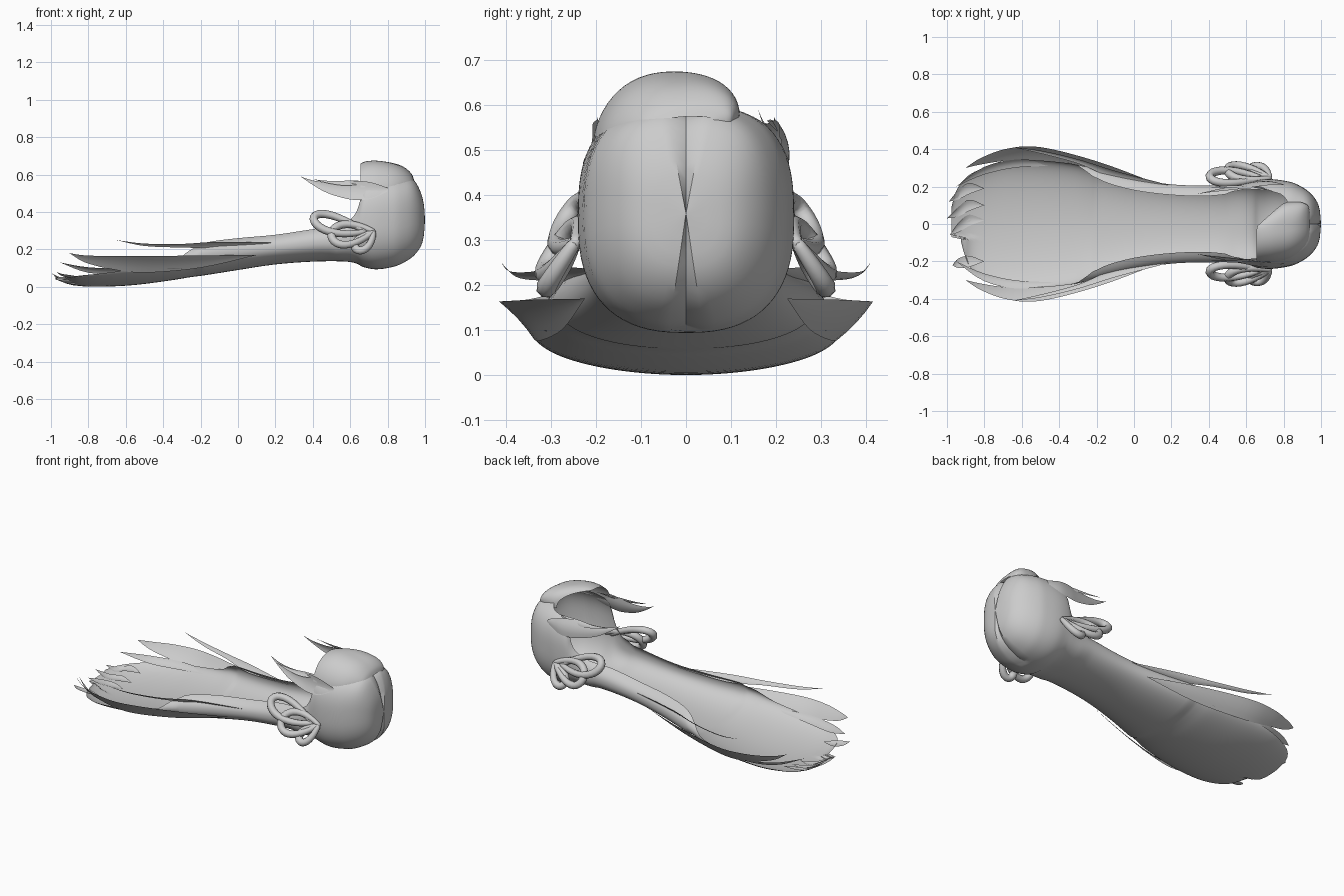
import bpy, bmesh, math
from mathutils import Vector

if "Cube" in bpy.data.objects:
    bpy.data.objects.remove(bpy.data.objects["Cube"])

grey = bpy.data.materials.new("hair_grey")
grey.diffuse_color = (0.6, 0.6, 0.6, 1)
grey.use_nodes = True
grey.node_tree.nodes["Principled BSDF"].inputs["Base Color"].default_value = grey.diffuse_color


def spline(rows, steps):
    """Catmull-Rom through tuples of any length."""
    pts = [Vector(r) for r in rows]
    pts = [pts[0]] + pts + [pts[-1]]
    out = []
    for a, b, c, d in zip(pts, pts[1:], pts[2:], pts[3:]):
        for k in range(steps):
            t = k / steps
            out.append(0.5 * (2 * b + (c - a) * t + (2 * a - 5 * b + 4 * c - d) * t * t
                              + (3 * b - a - 3 * c + d) * t ** 3))
    return out + [pts[-1]]


def grid_object(name, rows):
    """Skin a list of equally long point rows."""
    bm = bmesh.new()
    vs = [[bm.verts.new(p) for p in row] for row in rows]
    for r, s in zip(vs, vs[1:]):
        for j in range(len(r) - 1):
            bm.faces.new((r[j], r[j + 1], s[j + 1], s[j])).smooth = True
    bmesh.ops.recalc_face_normals(bm, faces=bm.faces)
    me = bpy.data.meshes.new(name)
    bm.to_mesh(me)
    bm.free()
    me.materials.append(grey)
    ob = bpy.data.objects.new(name, me)
    bpy.context.collection.objects.link(ob)
    return ob


def spow(v, e):
    return math.copysign(abs(v) ** e, v)


# Cap and long hair: one open trough (x, half width, bottom z, top z, half opening angle)
sections = [
    (1.0, 0.001, 0.359, 0.361, 180), (0.987, 0.1, 0.24, 0.475, 180),
    (0.94, 0.168, 0.165, 0.572, 180), (0.865, 0.215, 0.118, 0.596, 178),
    (0.80, 0.232, 0.100, 0.602, 148), (0.73, 0.24, 0.094, 0.598, 140),
    (0.67, 0.236, 0.106, 0.58, 128), (0.63, 0.225, 0.126, 0.46, 120),
    (0.56, 0.212, 0.136, 0.368, 128), (0.40, 0.205, 0.135, 0.335, 135),
    (0.20, 0.212, 0.12, 0.303, 135), (0.0, 0.243, 0.09, 0.288, 134),
    (-0.17, 0.285, 0.063, 0.275, 128), (-0.26, 0.307, 0.051, 0.26, 112),
    (-0.35, 0.325, 0.036, 0.235, 90), (-0.55, 0.345, 0.010, 0.21, 82),
    (-0.72, 0.335, 0.001, 0.18, 78), (-0.83, 0.30, 0.003, 0.16, 75),
    (-0.90, 0.26, 0.013, 0.13, 72), (-0.95, 0.19, 0.03, 0.10, 70),
    (-0.975, 0.10, 0.04, 0.08, 70),
]
N = 56
rows = []
for x, hw, zb, zt, lim in spline(sections, 4):
    lim = min(lim, 180)
    row = []
    for j in range(N + 1):
        a = math.radians(lim) * (2 * j / N - 1)
        # squarer above on the head, rounder along the hair
        e = (0.8 if math.cos(a) > 0 else 0.7) if x > 0.5 else (0.9 if x > -0.2 else 1.03)
        y = hw * spow(math.sin(a), e)
        z = (zb + zt) / 2 - (zt - zb) / 2 * spow(math.cos(a), e)
        dx = 0
        # centre parting pressed into the crown
        if 0.8 < x < 0.999 and (j == N // 2 or (lim > 175 and j in (0, N))):
            z += 0.01 if j == N // 2 else -0.01
            dx = -0.012
        # shorter lobe on one side of the hair end
        if x < -0.8 and y < -0.07:
            dx = 0.05 * min(1, (-0.8 - x) / 0.15)
        row.append((x + dx, y, z))
    rows.append(row)
cap = grid_object("cap_and_long_hair", rows)
cap.select_set(True)
bpy.context.view_layer.objects.active = cap
bpy.ops.object.shade_smooth_by_angle(angle=math.radians(35))

# Swept fringe dome (x, centre y, half width, base z, top z), cut back diagonally on one side
dome = [(0.94, 0.0, 0.06, 0.562, 0.575), (0.925, -0.005, 0.1, 0.562, 0.605),
        (0.885, -0.02, 0.128, 0.566, 0.638), (0.83, -0.034, 0.15, 0.562, 0.66),
        (0.75, -0.042, 0.16, 0.56, 0.674), (0.69, -0.044, 0.16, 0.56, 0.672),
        (0.655, -0.045, 0.156, 0.56, 0.66)]
rows = []
for x, c, hw, zb, zt in spline(dome, 4):
    row = []
    for j in range(29):
        a = math.pi * j / 28
        y = c + hw * spow(math.cos(a), 0.92)
        edge = 0.655 + 0.15 * max(0, min(1, (y + 0.03) / 0.14))
        px = 0.94 - (0.94 - x) / 0.285 * (0.94 - edge)
        low = 0.03 * max(0, -math.cos(a)) ** 2 * min(1, (0.94 - x) / 0.1)
        rise = spow(math.sin(a), 0.88 if a < math.pi / 2 else 1.15)
        row.append((px, y + 0.015 * rise, zb - low + (zt - zb + low) * rise))
    rows.append(row)
grid_object("fringe_dome", rows)


def strand(name, path, side, bow=0.1):
    """Tapered ribbon; path holds (x, y, z, width), side is the width direction."""
    side = Vector(side).normalized()
    rows = []
    pts = spline(path, 5)
    for i, p in enumerate(pts):
        c, w = p.xyz, max(p.w, 0.001)
        t = pts[min(i + 1, len(pts) - 1)].xyz - pts[max(i - 1, 0)].xyz
        n = t.cross(side).normalized()
        rows.append([c + side * w * k / 2 + n * w * bow * (1 - k * k) for k in (-1, -0.5, 0, 0.5, 1)])
    return grid_object(name, rows)


def loop(name, base, tip, side, width):
    """Teardrop loop made of a tube that thins toward the knot."""
    base, tip = Vector(base), Vector(tip)
    side = Vector(side).normalized()
    cu = bpy.data.curves.new(name, 'CURVE')
    cu.dimensions = '3D'
    cu.bevel_depth = 0.023
    cu.bevel_resolution = 2
    sp = cu.splines.new('POLY')
    sp.points.add(27)
    for i, p in enumerate(sp.points):
        t = 2 * math.pi * i / 28
        q = base.lerp(tip, (1 - math.cos(t)) / 2) + side * width * 0.65 * math.sin(t) * math.sin(t / 2)
        p.co = (*q, 1)
        p.radius = 0.55 + 0.45 * math.sin(t / 2)
    sp.use_cyclic_u = True
    sp.use_smooth = True
    cu.materials.append(grey)
    ob = bpy.data.objects.new(name, cu)
    bpy.context.collection.objects.link(ob)


for s, tag in ((-1, "front"), (1, "back")):
    # Loose locks along both edges of the long hair
    strand("outer_lock_" + tag, [(0.1, s * .225, .17, 0), (-.2, s * .305, .135, .09), (-.5, s * .37, .12, .12),
           (-.68, s * .37, .13, .095), (-.82, s * .335, .15, .05), (-.9, s * .3, .18, 0)], (0, s * .68, .73), 0.04)
    strand("upper_lock_" + tag, [(.2, s * .205, .235, 0), (-.1, s * .265, .225, .05), (-.3, s * .335, .22, .03),
           (-.5, s * .385, .225, .02), (-.65, s * .41, .25, 0)], (0, s * .6, .5))
    strand("inner_lock_" + tag, [(-.3, s * .31, .1, 0), (-.6, s * .325, .085, .05), (-.8, s * .285, .09, .05),
           (-.95, s * .2, .13, 0)], (0, s * .7, .5))
    # Side fringe locks by the temples
    strand("temple_lock_" + tag, [(.8, s * .21, .52, .02), (.72, s * .218, .515, .085), (.65, s * .212, .515, .105),
           (.58, s * .2, .517, .095), (.48, s * .185, .53, .06), (.4, s * .172, .557, .025),
           (.335, s * .16, .59, 0)], (0, -s * .25, 1))
    strand("temple_wisp_" + tag, [(.74, s * .18, .565, 0), (.6, s * .195, .555, .03), (.5, s * .2, .558, .018),
           (.4, s * .195, .575, 0)], (0, -s * .6, 1))
    # Looped braids over the ears
    loop("rear_loop_" + tag, (.68, s * .245, .295), (.405, s * .257, .36), (.1, s * .52, -.72), .115)
    loop("middle_loop_" + tag, (.725, s * .245, .295), (.5, s * .292, .272), (.1, s * .48, -.75), .13)
    loop("lower_loop_" + tag, (.725, s * .25, .29), (.635, s * .305, .2), (.7, s * .4, -.5), .07)

# Pointed tips at the end of the long hair (start y, end y, end x, end z)
for i, (y0, y1, x1, z1) in enumerate([(.19, .12, -.99, .07), (.1, .03, -1.0, .075), (.02, -.06, -.985, .06),
                                      (-.2, -.22, -.97, .08)]):
    strand("hair_tip_%d" % i, [(-.8, y0, .008 + y0 * y0 * .9, 0), (-.88, y0, .014 + y0 * y0, .06),
           (-.94, (y0 + y1) / 2, .035 + y1 * y1 * .6, .05), (x1, y1, z1, 0)], (0, 1, y0))
